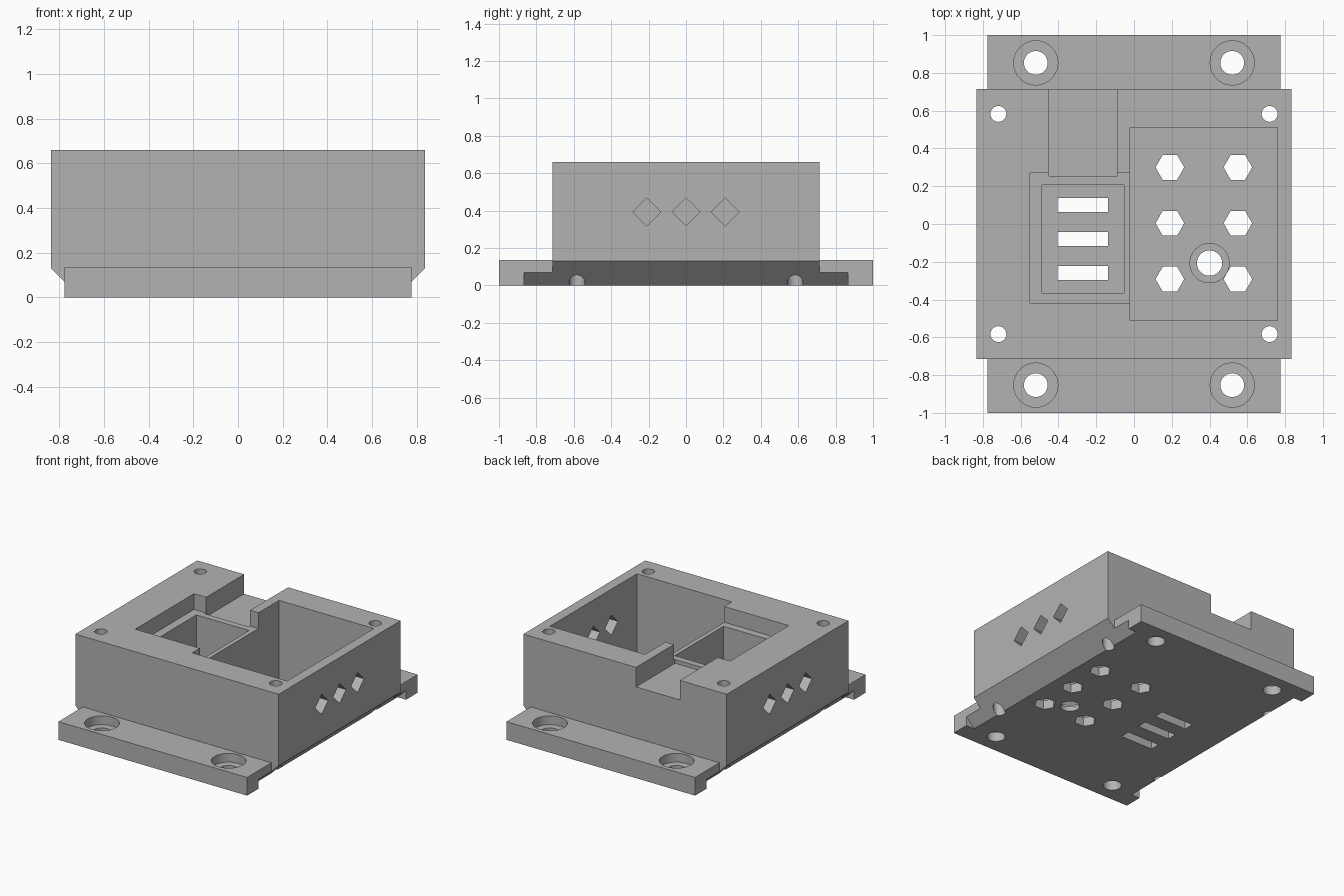
import bpy, bmesh
from math import cos, sin, pi

old = bpy.data.objects.get("Cube")
if old:
    bpy.data.objects.remove(old, do_unlink=True)

gray = bpy.data.materials.new("gray plastic")
gray.use_nodes = True
gray.diffuse_color = (0.45, 0.45, 0.45, 1)
gray.node_tree.nodes["Principled BSDF"].inputs["Base Color"].default_value = gray.diffuse_color


def prism(name, points, lo, hi, axis="z"):
    """Extrude a 2D outline from lo to hi along an axis."""
    place = {"x": lambda a, b, h: (h, a, b),
             "y": lambda a, b, h: (a, h, b),
             "z": lambda a, b, h: (a, b, h)}[axis]
    bm = bmesh.new()
    face = bm.faces.new([bm.verts.new(place(a, b, lo)) for a, b in points])
    top = bmesh.ops.extrude_face_region(bm, geom=[face])["geom"]
    move = place(0, 0, hi - lo)
    bmesh.ops.translate(bm, vec=move, verts=[v for v in top if isinstance(v, bmesh.types.BMVert)])
    bmesh.ops.recalc_face_normals(bm, faces=bm.faces)
    mesh = bpy.data.meshes.new(name)
    bm.to_mesh(mesh)
    bm.free()
    mesh.materials.append(gray)
    ob = bpy.data.objects.new(name, mesh)
    bpy.context.collection.objects.link(ob)
    return ob


def rect(x0, x1, y0, y1):
    return [(x0, y0), (x1, y0), (x1, y1), (x0, y1)]


def ring(x, y, r, n=40):
    return [(x + r * cos(2 * pi * i / n), y + r * sin(2 * pi * i / n)) for i in range(n)]


TOP, PLATE, FLOOR, OVER = 0.66, 0.135, 0.07, 0.8
cutters = []


def cut(name, points, lo, hi, axis="z"):
    cutters.append(prism(name + "_cutter", points, lo, hi, axis))


# Mounting plate and the box with sloped lower sides
housing = prism("housing", rect(-0.775, 0.775, -1, 1), 0, PLATE)
box = prism("box", [(-0.705, 0), (0.705, 0), (0.835, 0.13), (0.835, TOP),
                    (-0.835, TOP), (-0.835, 0.13)], -0.715, 0.715, "y")

# Undercuts along the plate sides, side vents, and screw holes
for s in (-1, 1):
    cut("undercut", [(s * 0.655, -0.05), (s * 0.905, -0.05), (s * 0.905, 0.2)], -0.865, 0.865, "y")
    for t in (-1, 1):
        cut("case_screw_hole", ring(s * 0.718, t * 0.583, 0.042), -0.1, OVER)
        cut("mount_hole", ring(s * 0.52, t * 0.853, 0.063), -0.1, OVER)
        cut("mount_recess", ring(s * 0.52, t * 0.853, 0.117), 0.07, OVER)
    for y in (-0.21, 0, 0.21):
        cut("side_vent", ring(y, 0.393, 0.075, 4), *sorted((s * 0.7, s * 0.9)), "x")

# Large compartment, stepped pocket and cable notch
cut("large_compartment", rect(-0.02, 0.76, -0.51, 0.51), FLOOR, OVER)
cut("pocket_ledge", rect(-0.55, 0.1, -0.42, 0.27), 0.543, OVER)
cut("deep_pocket", rect(-0.487, -0.053, -0.365, 0.207), FLOOR, OVER)
cut("cable_notch", rect(-0.45, -0.09, 0.255, 0.9), 0.515, OVER)

# Floor vents, slots and cable hole
for y in (-0.292, 0.004, 0.3):
    for x in (0.19, 0.55):
        cut("hex_vent", ring(x, y, 0.076, 6), -0.1, 0.3)
for y in (-0.259, -0.079, 0.101):
    cut("slot", rect(-0.405, -0.137, y - 0.037, y + 0.037), -0.1, 0.3)
cut("cable_hole", ring(0.4, -0.207, 0.067), -0.1, 0.3)
cut("cable_hole_recess", ring(0.4, -0.207, 0.104), 0.035, 0.3)

# Undercut the plate before joining the box, then carve everything else
order = [c for c in cutters if c.name.startswith("undercut")]
steps = [(c, "DIFFERENCE") for c in order] + [(box, "UNION")]
steps += [(c, "DIFFERENCE") for c in cutters if c not in order]
for tool, operation in steps:
    mod = housing.modifiers.new(tool.name, "BOOLEAN")
    mod.operation, mod.solver, mod.object = operation, "EXACT", tool
graph = bpy.context.evaluated_depsgraph_get()
carved = bpy.data.meshes.new_from_object(housing.evaluated_get(graph))
housing.modifiers.clear()
housing.data = carved
for tool, operation in steps:
    bpy.data.objects.remove(tool, do_unlink=True)

bpy.context.view_layer.objects.active = housing
housing.select_set(True)
bpy.ops.object.shade_smooth_by_angle(angle=pi / 6)
